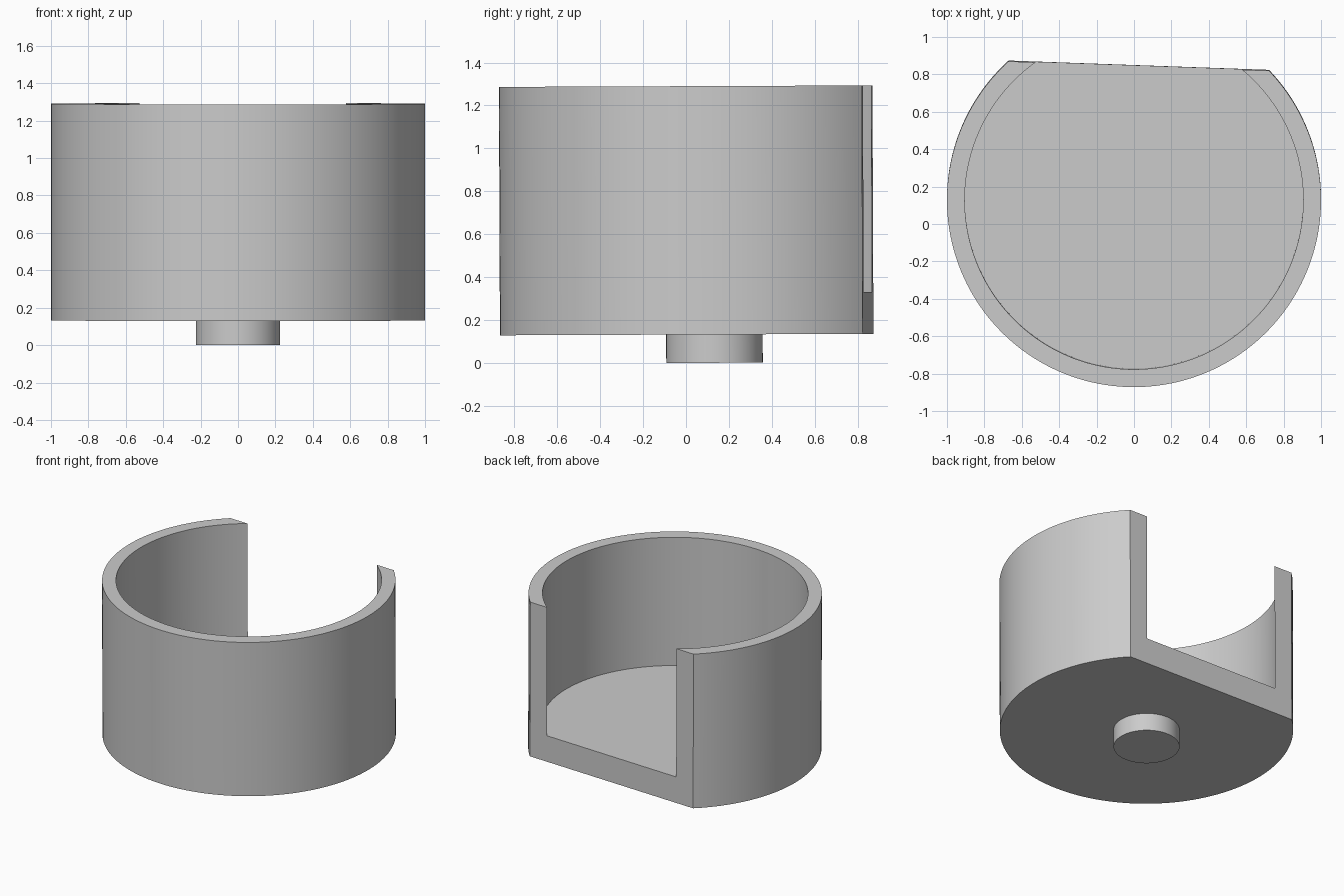
import bpy, bmesh, math

if "Cube" in bpy.data.objects:
    bpy.data.objects.remove(bpy.data.objects["Cube"])

CY = 0.133                       # axis of the cup in y
R_OUT, R_IN = 1.0, 0.905
Z_BASE, Z_FLOOR, Z_TOP = 0.132, 0.327, 1.29
CUT_DIST, CUT_ANGLE = 0.717, math.radians(87.95)   # flat slice plane
TILT = 0.004                     # very slight lean
SEG = 120

gray = bpy.data.materials.new("plain gray")
gray.diffuse_color = (0.6, 0.6, 0.6, 1)
gray.use_nodes = True
gray.node_tree.nodes["Principled BSDF"].inputs["Base Color"].default_value = gray.diffuse_color


def finish(bm, name):
    bmesh.ops.recalc_face_normals(bm, faces=bm.faces)
    mesh = bpy.data.meshes.new(name)
    bm.to_mesh(mesh)
    bm.free()
    mesh.materials.append(gray)
    obj = bpy.data.objects.new(name, mesh)
    bpy.context.collection.objects.link(obj)
    obj.rotation_euler.x = TILT
    bpy.ops.object.select_all(action='DESELECT')
    obj.select_set(True)
    bpy.context.view_layer.objects.active = obj
    bpy.ops.object.shade_smooth_by_angle(angle=math.radians(30))
    return obj


def arc(bm, radius, z):
    """Points around the axis, from one end of the slice to the other."""
    half = math.acos(CUT_DIST / radius)
    span = 2 * math.pi - 2 * half
    angles = [CUT_ANGLE + half + span * i / SEG for i in range(SEG + 1)]
    return [bm.verts.new((radius * math.cos(a), CY + radius * math.sin(a), z))
            for a in angles]


def strip(bm, a, b):
    for i in range(SEG):
        bm.faces.new((a[i], a[i + 1], b[i + 1], b[i]))


# Cup: open-topped round wall and floor, sliced flat at the back
bm = bmesh.new()
out_low, out_top = arc(bm, R_OUT, Z_BASE), arc(bm, R_OUT, Z_TOP)
in_top, in_low = arc(bm, R_IN, Z_TOP), arc(bm, R_IN, Z_FLOOR)
strip(bm, out_low, out_top)      # outside wall
strip(bm, out_top, in_top)       # rim
strip(bm, in_top, in_low)        # inside wall
bm.faces.new(out_low)            # underside
bm.faces.new(in_low)             # floor
rings = (out_low, out_top, in_top, in_low)
bm.faces.new([r[0] for r in rings] + [r[-1] for r in reversed(rings)])  # U-shaped slice
finish(bm, "sliced_cup")

# Peg: short round stub under the cup
bm = bmesh.new()
bmesh.ops.create_cone(bm, cap_ends=True, segments=64, radius1=0.225,
                      radius2=0.225, depth=Z_BASE + 0.01)
bmesh.ops.translate(bm, vec=(0, CY, (Z_BASE + 0.01) / 2), verts=bm.verts)
finish(bm, "bottom_peg")
